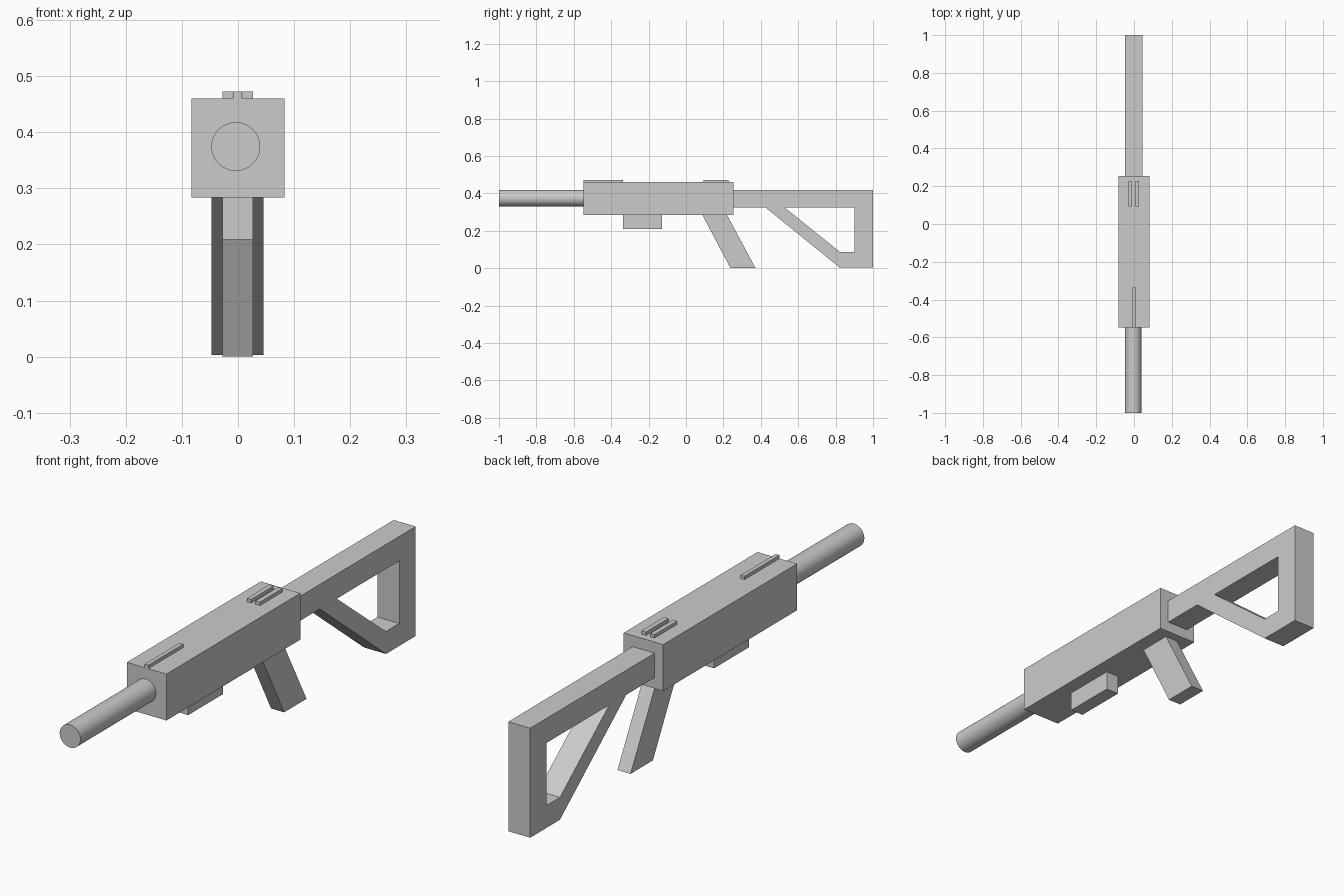
import bpy, bmesh, math

if "Cube" in bpy.data.objects:
    bpy.data.objects.remove(bpy.data.objects["Cube"])


def prism(name, pts, x0, x1, faces=None):
    """Extrude a side profile of (y, z) points from x0 to x1."""
    bm = bmesh.new()
    verts = [bm.verts.new((x0, y, z)) for y, z in pts]
    for f in faces or [range(len(pts))]:
        bm.faces.new([verts[i] for i in f])
    ret = bmesh.ops.extrude_face_region(bm, geom=bm.faces[:], use_keep_orig=True)
    moved = [g for g in ret["geom"] if isinstance(g, bmesh.types.BMVert)]
    bmesh.ops.translate(bm, verts=moved, vec=(x1 - x0, 0, 0))
    bmesh.ops.recalc_face_normals(bm, faces=bm.faces[:])
    mesh = bpy.data.meshes.new(name)
    bm.to_mesh(mesh)
    bm.free()
    ob = bpy.data.objects.new(name, mesh)
    bpy.context.collection.objects.link(ob)
    return ob


def box(name, x0, x1, y0, y1, z0, z1):
    return prism(name, [(y0, z0), (y1, z0), (y1, z1), (y0, z1)], x0, x1)


# Receiver body and the block under it
box("receiver", -0.083, 0.083, -0.547, 0.255, 0.284, 0.46)
box("magazine", -0.028, 0.027, -0.337, -0.128, 0.209, 0.284)

# Sights on top: one front blade, two rear blades
box("front_sight", -0.009, 0.007, -0.547, -0.337, 0.46, 0.473)
for side, x0, x1 in (("left", -0.028, -0.01), ("right", 0.008, 0.027)):
    box("rear_sight_" + side, x0, x1, 0.093, 0.228, 0.46, 0.473)

# Slanted grip
prism("grip", [(0.088, 0.284), (0.22, 0.284), (0.372, 0.0), (0.238, 0.0)], -0.028, 0.027)

# Open-frame stock: outer outline (0-5) and window corners (6-9)
stock = [(0.255, 0.418), (1, 0.418), (1, 0.003), (0.822, 0.003), (0.425, 0.325),
         (0.255, 0.325), (0.527, 0.325), (0.902, 0.325), (0.902, 0.088), (0.822, 0.088)]
prism("stock", stock, -0.047, 0.045,
      [(0, 1, 7, 6, 4, 5), (1, 2, 8, 7), (2, 3, 9, 8), (3, 4, 6, 9)])

# Barrel
bpy.ops.mesh.primitive_cylinder_add(vertices=32, radius=0.0435, depth=0.453,
                                    location=(-0.004, -0.7735, 0.3745),
                                    rotation=(math.pi / 2, 0, 0))
barrel = bpy.context.object
barrel.name = "barrel"
bpy.ops.object.shade_smooth_by_angle(angle=math.radians(30))
